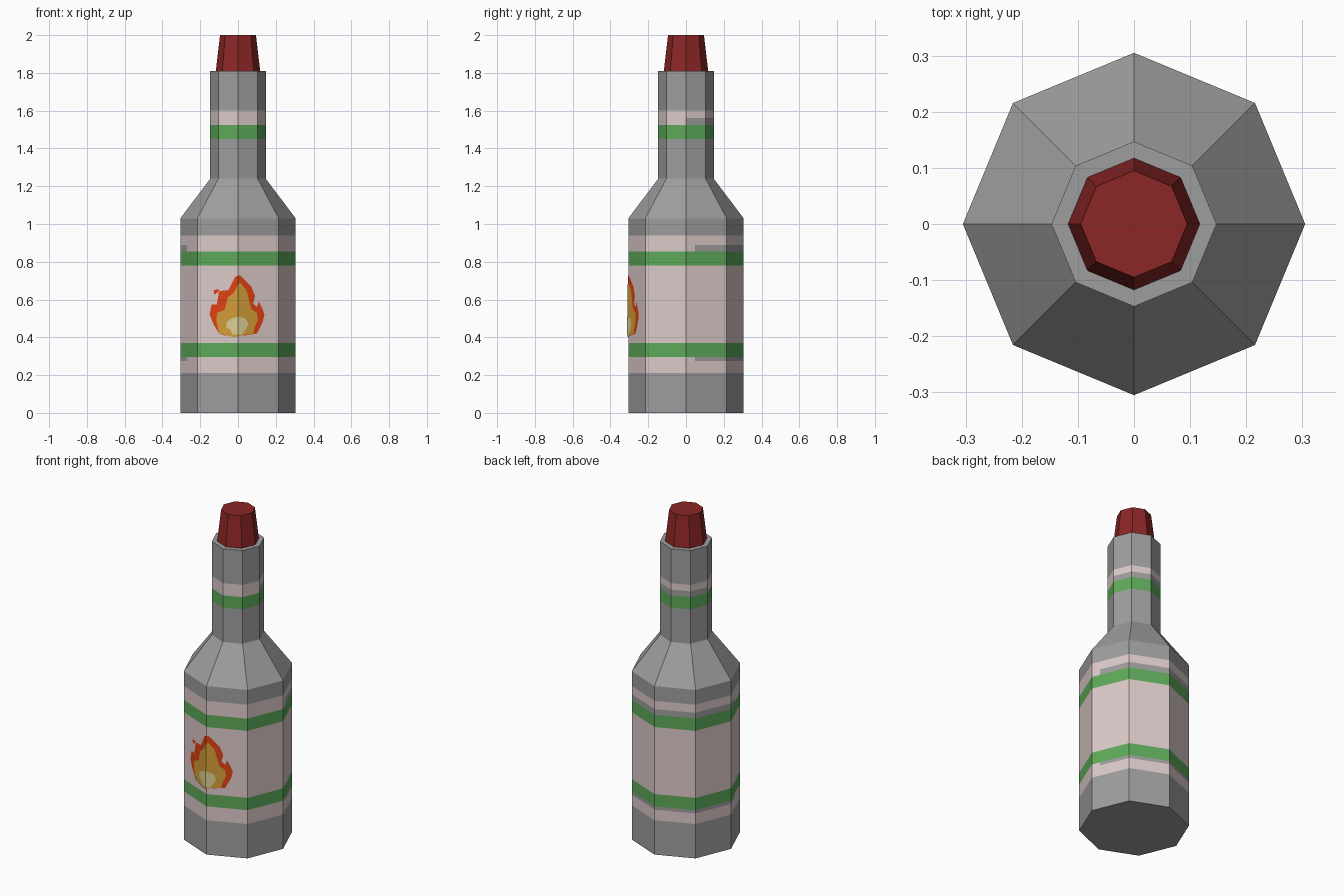
import bpy, bmesh, math

if "Cube" in bpy.data.objects:
    bpy.data.objects.remove(bpy.data.objects["Cube"])


def material(name, r, g, b):
    lin = [((c / 255 + 0.055) / 1.055) ** 2.4 for c in (r, g, b)]
    m = bpy.data.materials.new(name)
    m.diffuse_color = (*lin, 1)
    m.use_nodes = True
    m.node_tree.nodes["Principled BSDF"].inputs["Base Color"].default_value = m.diffuse_color
    return m


GREY = material("grey glass", 158, 158, 158)
PINK = material("pale pink label", 220, 203, 201)
GREEN = material("green stripe", 94, 170, 90)
RED = material("dark red cap", 140, 38, 38)
ORANGE = material("flame orange", 224, 66, 18)
YELLOW = material("flame yellow", 212, 158, 58)
CREAM = material("flame cream", 222, 208, 150)


def finish(bm, name, mats):
    me = bpy.data.meshes.new(name)
    bm.to_mesh(me)
    bm.free()
    for m in mats:
        me.materials.append(m)
    ob = bpy.data.objects.new(name, me)
    bpy.context.collection.objects.link(ob)
    return ob


def lathe(name, ring, profile, mats, rule):
    """Stack copies of a unit ring at (radius, z); rule(z, column) gives the material."""
    bm = bmesh.new()
    rows = [[bm.verts.new((x * r, y * r, z)) for x, y in ring] for r, z in profile]
    n = len(ring)
    for k in range(len(rows) - 1):
        z = (profile[k][1] + profile[k + 1][1]) / 2
        for i in range(n):
            j = (i + 1) % n
            f = bm.faces.new((rows[k][i], rows[k][j], rows[k + 1][j], rows[k + 1][i]))
            f.material_index = rule(z, i)
    bm.faces.new(rows[0][::-1])
    bm.faces.new(rows[-1])
    return finish(bm, name, mats)


# Octagon ring, with two extra columns where the label edge changes at the back
octagon = [(math.cos(i * math.pi / 4), math.sin(i * math.pi / 4)) for i in range(8)]


def between(a, b, t):
    return (a[0] + (b[0] - a[0]) * t, a[1] + (b[1] - a[1]) * t)


ring = (octagon[:1] + [between(octagon[0], octagon[1], 0.22)] + octagon[1:5]
        + [between(octagon[4], octagon[5], 0.38)] + octagon[5:])

# Colour bands: (bottom, top, material index, first and last column)
BANDS = [
    (0.275, 0.295, 0, 1, 5), (0.855, 0.89, 0, 1, 5), (1.525, 1.56, 0, 0, 4),
    (0.295, 0.37, 2, 0, 9), (0.78, 0.855, 2, 0, 9), (1.45, 1.525, 2, 0, 9),
    (0.21, 0.94, 1, 0, 9), (1.525, 1.60, 1, 0, 9),
]


def bottle_rule(z, col):
    for lo, hi, mat, first, last in BANDS:
        if lo < z < hi and first <= col <= last:
            return mat
    return 0


# Bottle body, shoulder and neck
body = [(0.305, z) for z in (0, 0.21, 0.275, 0.295, 0.37, 0.78, 0.855, 0.89, 0.94, 1.03)]
neck = [(0.147, z) for z in (1.24, 1.45, 1.525, 1.56, 1.60, 1.81)]
lathe("bottle", ring, body + neck, [GREY, PINK, GREEN], bottle_rule)

# Tapered cap
lathe("cap", octagon, [(0.118, 1.805), (0.095, 2.0)], [RED], lambda z, c: 0)


def label_plate(name, outline, mat, lift):
    """Flat shape folded over the front edge of the bottle."""
    bm = bmesh.new()
    f = bm.faces.new([bm.verts.new((x, 0, z)) for x, z in outline])
    bmesh.ops.triangulate(bm, faces=[f])
    bmesh.ops.bisect_plane(bm, geom=bm.verts[:] + bm.edges[:] + bm.faces[:],
                           plane_co=(0, 0, 0), plane_no=(1, 0, 0))
    slope = math.tan(math.pi / 8)
    for v in bm.verts:
        v.co.y = -0.305 - lift + slope * abs(v.co.x)
    return finish(bm, name, [mat])


# Flame picture, in layers
label_plate("flame_outer", [
    (-.07, .41), (.04, .41), (.10, .42), (.10, .45), (.13, .48), (.14, .52), (.13, .55),
    (.11, .59), (.10, .56), (.08, .58), (.09, .62), (.07, .67), (.04, .70), (.01, .73),
    (-.015, .72), (-.02, .68), (-.05, .65), (-.10, .645), (-.10, .62), (-.085, .58),
    (-.095, .55), (-.105, .575), (-.14, .575), (-.15, .52), (-.13, .47), (-.10, .42)],
    ORANGE, 0.003)
label_plate("flame_middle", [
    (-.10, .42), (-.02, .40), (.02, .41), (.08, .42), (.09, .46), (.105, .49), (.10, .53),
    (.07, .55), (.05, .58), (.055, .61), (.045, .65), (.01, .69), (-.005, .67),
    (-.02, .64), (-.055, .61), (-.05, .57), (-.06, .55), (-.11, .53), (-.115, .49)],
    YELLOW, 0.005)
label_plate("flame_core", [
    (-.03, .415), (.02, .415), (.04, .44), (.055, .47), (.04, .50), (0, .51),
    (-.035, .50), (-.06, .48), (-.06, .45), (-.04, .44)], CREAM, 0.007)
label_plate("flame_spark", [
    (-.125, .625), (-.105, .64), (-.10, .655), (-.13, .65)], ORANGE, 0.003)
